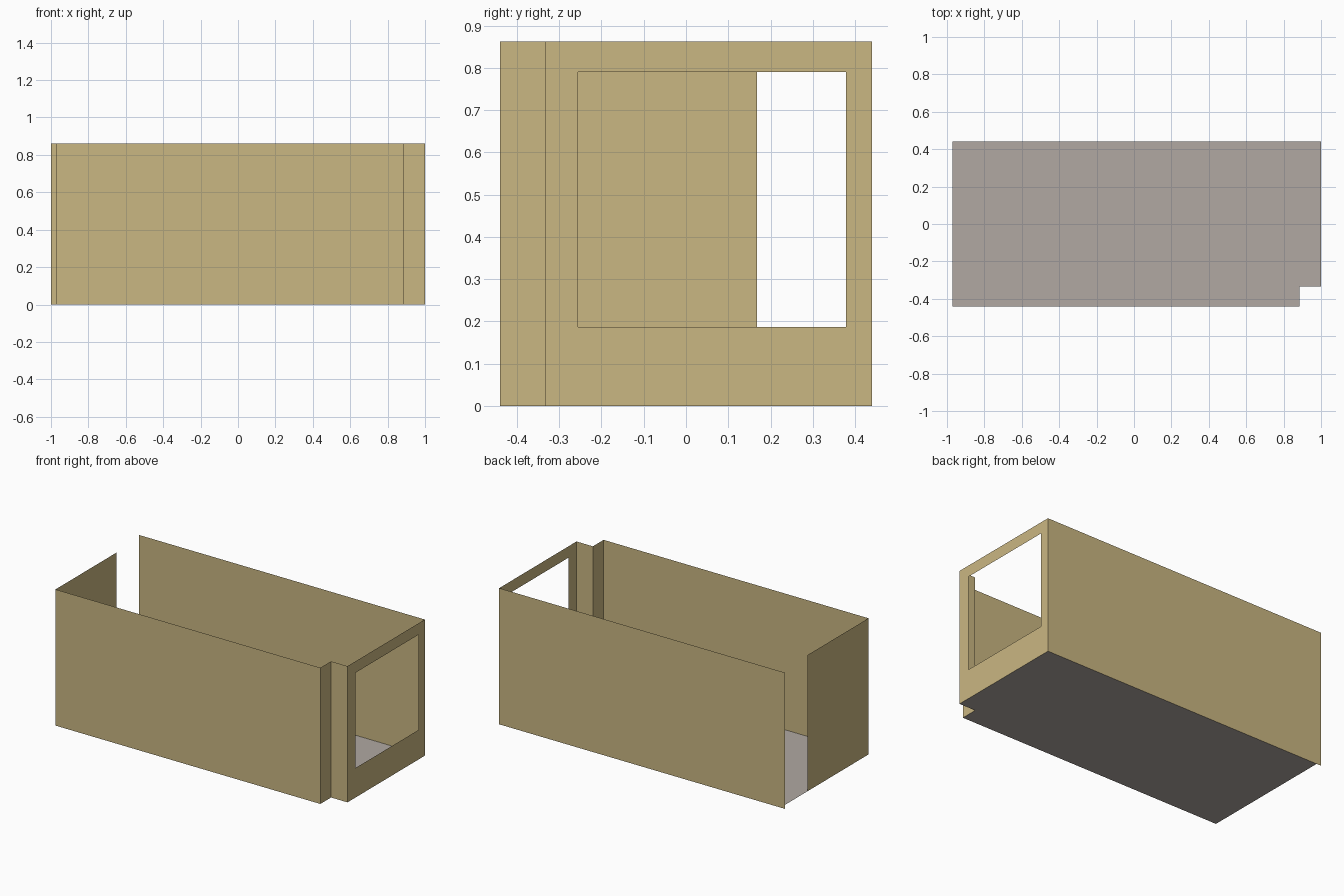
import bpy

if "Cube" in bpy.data.objects:
    bpy.data.objects.remove(bpy.data.objects["Cube"])

H = 0.862            # wall height
YF, YB = -0.44, 0.44  # front and back
XL, XR = -0.97, 1.0   # left wall and right wall
NX, NY = 0.885, -0.333  # corner notch


def lin(c):
    c /= 255
    return c / 12.92 if c <= 0.04045 else ((c + 0.055) / 1.055) ** 2.4


def material(name, rgb):
    m = bpy.data.materials.new(name)
    m.diffuse_color = [lin(c) for c in rgb] + [1]
    m.use_nodes = True
    m.node_tree.nodes["Principled BSDF"].inputs["Base Color"].default_value = m.diffuse_color
    return m


def sheet(name, verts, faces, mat):
    me = bpy.data.meshes.new(name)
    me.from_pydata(verts, [], faces)
    me.materials.append(mat)
    ob = bpy.data.objects.new(name, me)
    bpy.context.collection.objects.link(ob)
    return ob


def wall(name, path, mat):
    """Paper-thin wall raised from a plan path."""
    n = len(path)
    verts = [(x, y, z) for z in (0, H) for x, y in path]
    faces = [(i, i + 1, n + i + 1, n + i) for i in range(n - 1)]
    return sheet(name, verts, faces, mat)


tan = material("tan wall", (202, 183, 130))
grey = material("warm grey floor", (177, 169, 162))

# Floor with the notched corner
plan = [(XL, YF), (NX, YF), (NX, NY), (XR, NY), (XR, YB), (XL, YB)]
sheet("floor", [(x, y, 0) for x, y in plan], [range(6)], grey)

# Left wall stops short for the doorway; front wall steps round the notch
wall("left_and_front_wall",
     [(XL, 0.168), (XL, YF), (NX, YF), (NX, NY), (XR, NY)], tan)
# Back wall runs slightly past the left wall
wall("back_wall", [(XR, YB), (-1.0, YB)], tan)

# Right wall: a ring of faces around the window opening
outer = [(NY, 0), (YB, 0), (YB, H), (NY, H)]
inner = [(-0.255, 0.187), (0.379, 0.187), (0.379, 0.79), (-0.255, 0.79)]
sheet("window_wall", [(XR, y, z) for y, z in outer + inner],
      [(i, (i + 1) % 4, 4 + (i + 1) % 4, 4 + i) for i in range(4)], tan)
